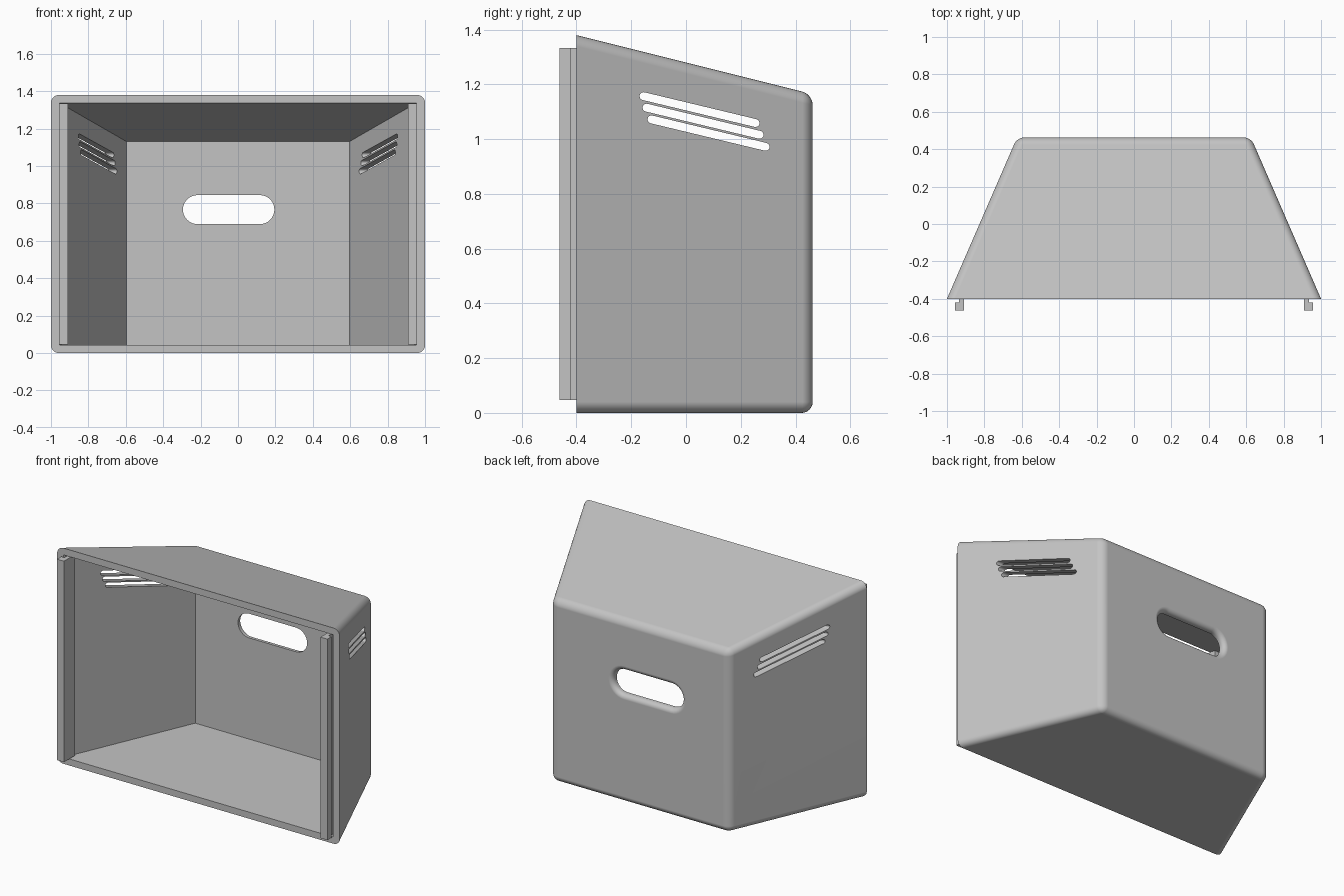
import bpy
import bmesh
from math import sin, cos, pi

if "Cube" in bpy.data.objects:
    bpy.data.objects.remove(bpy.data.objects["Cube"])

FRONT, BACK = -0.40, 0.463
WALL = 0.042

grey = bpy.data.materials.new("light grey plastic")
grey.use_nodes = True
colour = (0.55, 0.55, 0.55, 1)
grey.diffuse_color = colour
grey.node_tree.nodes["Principled BSDF"].inputs["Base Color"].default_value = colour


def loft(name, rings, round_edges=0):
    """Closed solid through rings of points, with caps at both ends."""
    bm = bmesh.new()
    loops = [[bm.verts.new(p) for p in ring] for ring in rings]
    n = len(loops[0])
    for a, b in zip(loops, loops[1:]):
        for i in range(n):
            j = (i + 1) % n
            bm.faces.new((a[i], a[j], b[j], b[i]))
    bm.faces.new(loops[0])
    bm.faces.new(loops[-1])
    bmesh.ops.recalc_face_normals(bm, faces=bm.faces)
    if round_edges:
        first = set(loops[0])
        edges = [e for e in bm.edges if not set(e.verts) <= first]
        bmesh.ops.bevel(bm, geom=edges, offset=round_edges, segments=6,
                        profile=0.5, affect='EDGES')
    mesh = bpy.data.meshes.new(name)
    bm.to_mesh(mesh)
    bm.free()
    mesh.materials.append(grey)
    obj = bpy.data.objects.new(name, mesh)
    bpy.context.collection.objects.link(obj)
    return obj


def section(y, inset=0.0):
    """Rectangular section of the tapering hood at depth y."""
    half = 1 - 0.4346 * (y - FRONT) - inset * 1.09
    top = 1.38 - 0.25 * (y - FRONT) - inset * 1.03
    return [(-half, y, inset), (half, y, inset), (half, y, top), (-half, y, top)]


def stadium(u0, v0, u1, v1, r, steps=16):
    """Rounded slot outline around the segment from (u0, v0) to (u1, v1)."""
    length = ((u1 - u0) ** 2 + (v1 - v0) ** 2) ** 0.5
    c, s = (u1 - u0) / length, (v1 - v0) / length
    points = []
    for u, v, start in ((u1, v1, -pi / 2), (u0, v0, pi / 2)):
        for i in range(steps + 1):
            a = start + pi * i / steps
            points.append((u + r * (c * cos(a) - s * sin(a)),
                           v + r * (s * cos(a) + c * sin(a))))
    return points


def cut(target, cutter):
    mod = target.modifiers.new("cut", 'BOOLEAN')
    mod.operation = 'DIFFERENCE'
    mod.solver = 'EXACT'
    mod.object = cutter
    bpy.context.view_layer.objects.active = target
    bpy.ops.object.modifier_apply(modifier=mod.name)
    bpy.data.objects.remove(cutter)


# Hollow hood, rounded everywhere outside except at its open front
hood = loft("hood", [section(FRONT), section(BACK)], round_edges=0.04)
cut(hood, loft("cavity", [section(FRONT - 0.1, WALL), section(BACK - WALL, WALL)]))

# Hand hole in the back, flared to a rounded rim on the outside
flare = 0.03
profile = [(0.3, 0.0775)]
for i in range(7):
    a = pi / 2 * i / 6
    profile.append((BACK - flare + flare * sin(a), 0.0775 + flare * (1 - cos(a))))
profile.append((BACK + 0.1, 0.0775 + flare))
cut(hood, loft("hand_hole", [[(u, y, v) for u, v in stadium(-0.217, 0.767, 0.117, 0.767, r)]
                             for y, r in profile]))

# Three sloping vent slots straight through both sides
for y0, z0, y1 in ((-0.155, 1.157, 0.254), (-0.144, 1.115, 0.269), (-0.126, 1.072, 0.291)):
    outline = stadium(y0, z0, y1, z0 - 0.24 * (y1 - y0), 0.0145, 8)
    cut(hood, loft("vent", [[(x, u, v) for u, v in outline] for x in (-1.2, 1.2)]))

# Hooked mounting rails at the front opening
hook = [(0.908, -0.463), (0.957, -0.463), (0.957, -0.42),
        (0.935, -0.42), (0.935, -0.35), (0.908, -0.35)]
for side, sign in (("left", 1), ("right", -1)):
    loft(side + "_mounting_rail", [[(sign * x, y, z) for x, y in hook] for z in (0.047, 1.333)])

# Smooth the rounded edges while walls stay flat
bpy.ops.object.select_all(action='DESELECT')
hood.select_set(True)
bpy.context.view_layer.objects.active = hood
bpy.ops.object.shade_smooth_by_angle(angle=pi / 6)
weighted = hood.modifiers.new("even_shading", 'WEIGHTED_NORMAL')
weighted.keep_sharp = True
